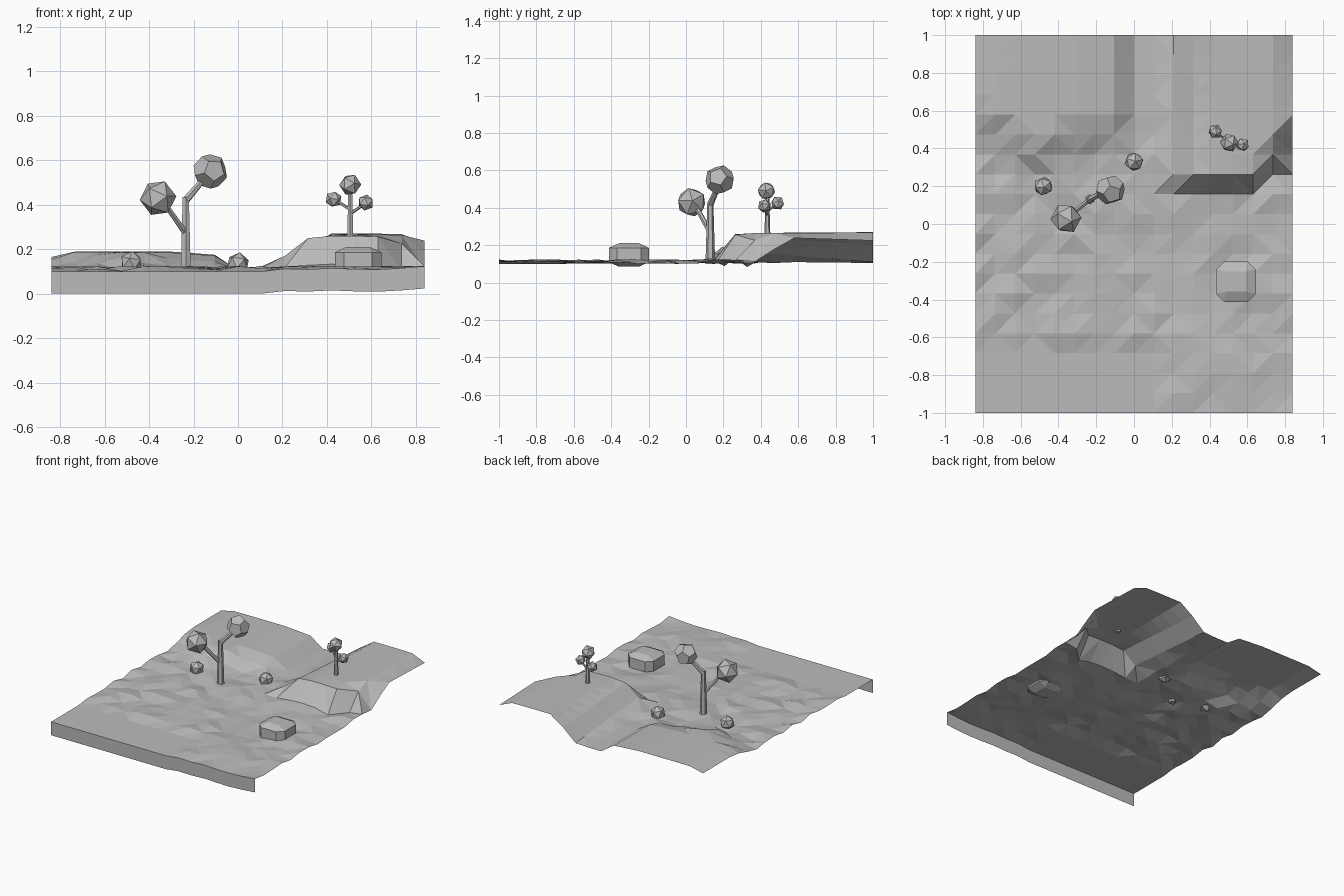
import bpy, bmesh, random
from math import radians
from mathutils import Vector

random.seed(4)
cube = bpy.data.objects.get("Cube")
if cube:
    bpy.data.objects.remove(cube)

grey = bpy.data.materials.new("plain_grey")
grey.use_nodes = True
grey.diffuse_color = (0.5, 0.5, 0.5, 1)
grey.node_tree.nodes["Principled BSDF"].inputs["Base Color"].default_value = (0.5, 0.5, 0.5, 1)


def finish(name, bm):
    mesh = bpy.data.meshes.new(name)
    bm.to_mesh(mesh)
    bm.free()
    mesh.materials.append(grey)
    obj = bpy.data.objects.new(name, mesh)
    bpy.context.collection.objects.link(obj)
    return obj


def ball(name, loc, scale, turn=(0, 0, 0), rounder=False):
    """Faceted ball: an icosahedron, or its dual for a rounder crown."""
    bm = bmesh.new()
    bmesh.ops.create_icosphere(bm, subdivisions=1, radius=1)
    if rounder:
        centres = [f.calc_center_median().normalized() for f in bm.faces]
        bm.clear()
        for c in centres:
            bm.verts.new(c)
        bmesh.ops.convex_hull(bm, input=bm.verts[:])
        bmesh.ops.dissolve_limit(bm, angle_limit=radians(5), verts=bm.verts[:], edges=bm.edges[:])
    obj = finish(name, bm)
    obj.location, obj.scale = loc, scale
    obj.rotation_euler = [radians(a) for a in turn]


def limb(name, start, end, r1, r2):
    """Tapered six-sided branch between two points."""
    a, b = Vector(start), Vector(end)
    bm = bmesh.new()
    bmesh.ops.create_cone(bm, cap_ends=True, segments=6, radius1=r1, radius2=r2, depth=(b - a).length)
    obj = finish(name, bm)
    obj.location = (a + b) / 2
    obj.rotation_euler = (b - a).to_track_quat("Z", "Y").to_euler()


# Hill outline per column: x, foot y, crest y, crest height, height at the back
HILLS = [
    (-0.84, 0.38, 0.62, 0.165, 0.165), (-0.73, 0.38, 0.58, 0.19, 0.19),
    (-0.53, 0.26, 0.42, 0.185, 0.19), (-0.42, 0.32, 0.47, 0.185, 0.19),
    (-0.30, 0.36, 0.53, 0.185, 0.19), (-0.105, 0.38, 0.53, 0.17, 0.175),
    (0, 0.4, 0.55, 0.11, 0.105), (0.105, 0.4, 0.55, 0.11, 0.105),
    (0.21, 0.16, 0.26, 0.17, 0.11), (0.315, 0.14, 0.26, 0.25, 0.2),
    (0.42, 0.15, 0.26, 0.26, 0.27), (0.63, 0.16, 0.27, 0.265, 0.27),
    (0.73, 0.25, 0.4, 0.265, 0.27), (0.84, 0.4, 0.53, 0.24, 0.225),
]


def column(x):
    for a, b in zip(HILLS, HILLS[1:]):
        if x <= b[0]:
            t = max(0, (x - a[0]) / (b[0] - a[0]))
            return [p + (q - p) * t for p, q in zip(a, b)]
    return HILLS[-1]


def height(x, y):
    _, foot, crest, top, back = column(x)
    ground = 0.1
    if -0.6 < y < 0.4:
        ground += random.uniform(0, 0.025)
    elif y <= -0.6 and x > 0.15:
        ground += random.uniform(0.008, 0.025)
    if y <= foot:
        return ground
    if y <= crest:
        return ground + (top - ground) * (y - foot) / (crest - foot)
    return top + (back - top) * (y - crest) / (1 - crest)


# Terrain sheet with a skirt hanging from its front edge
COLS, ROWS = 16, 19
bm = bmesh.new()
grid = []
for j in range(ROWS + 1):
    y = -1 + 2 * j / ROWS
    row = []
    for i in range(COLS + 1):
        x = -0.84 + 1.68 * i / COLS
        row.append(bm.verts.new((x, y, height(x, y))))
    grid.append(row)
for j in range(ROWS):
    for i in range(COLS):
        a, b = grid[j][i], grid[j][i + 1]
        c, d = grid[j + 1][i + 1], grid[j + 1][i]
        if random.random() < 0.7:
            bm.faces.new((a, b, c))
            bm.faces.new((a, c, d))
        else:
            bm.faces.new((a, b, d))
            bm.faces.new((b, c, d))
hem = [bm.verts.new(v.co - Vector((0, 0, 0.1))) for v in grid[0]]
for i in range(COLS):
    bm.faces.new((hem[i], hem[i + 1], grid[0][i + 1], grid[0][i]))
finish("terrain", bm)

# Large tree
limb("large_trunk", (-0.235, 0.13, 0.1), (-0.235, 0.13, 0.435), 0.026, 0.016)
limb("large_branch_high", (-0.235, 0.13, 0.42), (-0.15, 0.175, 0.52), 0.018, 0.013)
limb("large_branch_low", (-0.235, 0.13, 0.27), (-0.34, 0.045, 0.42), 0.015, 0.012)
ball("large_crown_high", (-0.125, 0.18, 0.55), (0.08,) * 3, (20, 10, 0), True)
ball("large_crown_low", (-0.36, 0.03, 0.43), (0.083,) * 3, (15, 20, 10))

# Small tree
limb("small_trunk", (0.505, 0.435, 0.25), (0.505, 0.435, 0.46), 0.016, 0.010)
limb("small_branch_right", (0.505, 0.435, 0.38), (0.44, 0.48, 0.42), 0.008, 0.006)
limb("small_branch_left", (0.505, 0.435, 0.36), (0.565, 0.42, 0.4), 0.008, 0.006)
ball("small_crown_top", (0.505, 0.43, 0.49), (0.05,) * 3, (10, 25, 0))
ball("small_crown_right", (0.43, 0.49, 0.425), (0.038,) * 3, (30, 0, 20))
ball("small_crown_left", (0.575, 0.42, 0.41), (0.037,) * 3, (0, 15, 40))

# Bushes and boulder
ball("bush_centre", (0, 0.33, 0.135), (0.052,) * 3, (0, 10, 15))
ball("bush_right", (-0.48, 0.2, 0.14), (0.052,) * 3, (10, 0, 40))
bm = bmesh.new()
bmesh.ops.create_cube(bm, size=2)
bmesh.ops.bevel(bm, geom=bm.edges[:], offset=0.4, segments=1, affect="EDGES")
for v in bm.verts:
    v.co.x *= 0.115 * (1 - 0.25 * abs(v.co.z) ** 2)
    v.co.y *= 0.118 * (1 - 0.25 * abs(v.co.z) ** 2)
boulder = finish("boulder", bm)
boulder.location, boulder.scale = (0.54, -0.305, 0.148), (1, 1, 0.063)
